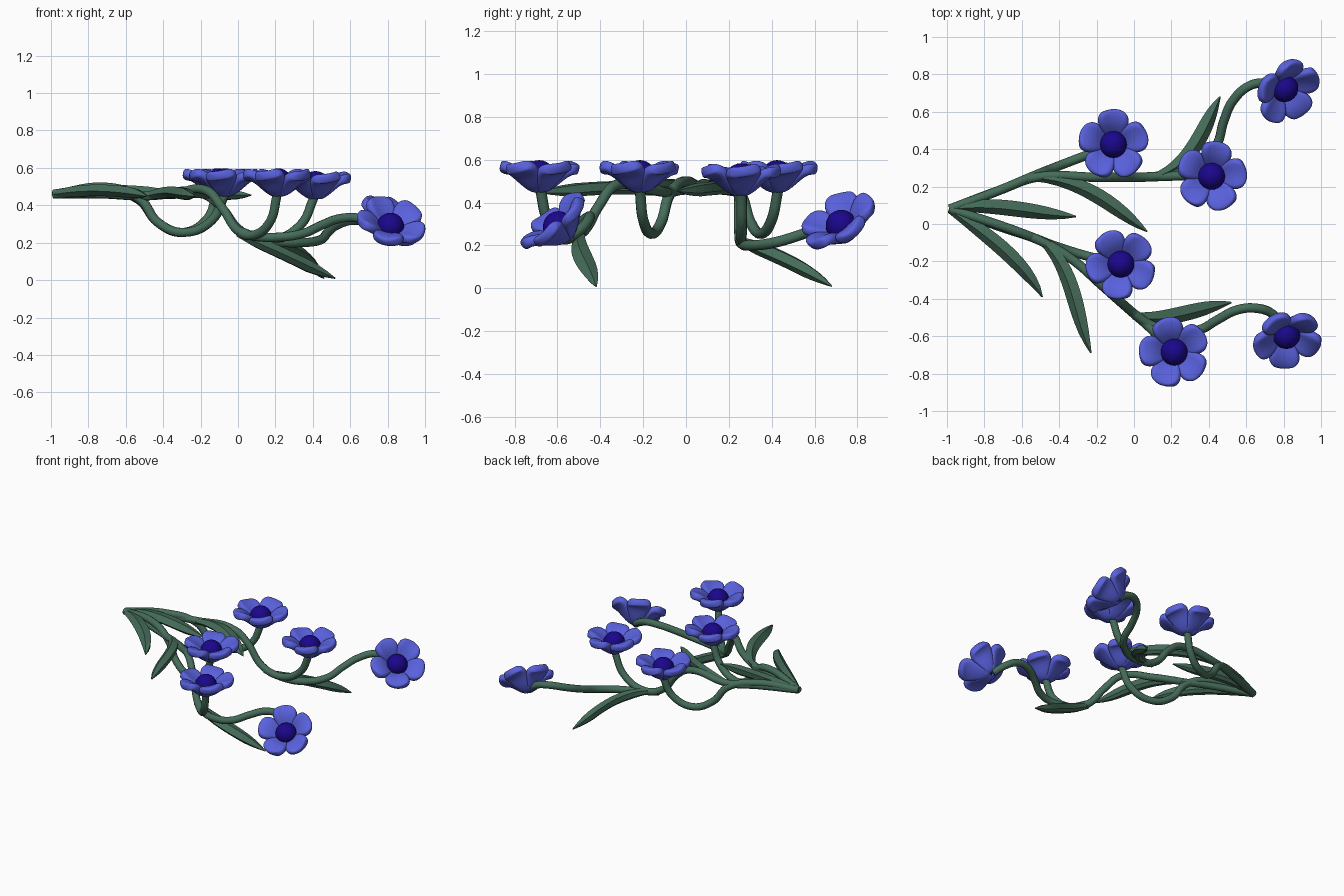
import bpy, bmesh, math
from mathutils import Vector, Matrix

if "Cube" in bpy.data.objects:
    bpy.data.objects.remove(bpy.data.objects["Cube"])


def material(name, rgb):
    m = bpy.data.materials.new(name)
    m.diffuse_color = (*rgb, 1)
    m.use_nodes = True
    m.node_tree.nodes["Principled BSDF"].inputs["Base Color"].default_value = m.diffuse_color
    return m


GREEN = material("stem_green", (0.06, 0.15, 0.10))
BLUE = material("petal_blue", (0.10, 0.12, 0.72))
DARK = material("centre_blue", (0.01, 0.002, 0.26))


def add_mesh(name, bm, mat):
    bmesh.ops.recalc_face_normals(bm, faces=bm.faces)
    me = bpy.data.meshes.new(name)
    bm.to_mesh(me)
    bm.free()
    me.materials.append(mat)
    ob = bpy.data.objects.new(name, me)
    bpy.context.collection.objects.link(ob)
    return ob


# Round stem along a smooth path
def stem(name, pts, radius=0.025):
    cu = bpy.data.curves.new(name, 'CURVE')
    cu.dimensions = '3D'
    cu.bevel_depth = radius
    cu.bevel_resolution = 3
    cu.resolution_u = 8
    cu.use_fill_caps = True
    sp = cu.splines.new('BEZIER')
    sp.bezier_points.add(len(pts) - 1)
    for bp, p in zip(sp.bezier_points, pts):
        bp.co = p
        bp.handle_left_type = bp.handle_right_type = 'AUTO'
    cu.materials.append(GREEN)
    bpy.context.collection.objects.link(bpy.data.objects.new(name, cu))


# Long thick folded leaf: cubic through four path points
def leaf(name, pts, roll=0.35, width=0.044, n=12):
    P = [Vector(p) for p in pts]

    def at(t):
        s, out = t * 3, Vector()
        for i in range(4):
            k = 1.0
            for j in range(4):
                if j != i:
                    k *= (s - j) / (i - j)
            out += P[i] * k
        return out

    bm = bmesh.new()
    rings = []
    for i in range(n + 1):
        t = i / n
        tan = (at(t + 0.01) - at(t - 0.01)).normalized()
        side = tan.cross(Vector((0, 0, 1))).normalized()
        side.rotate(Matrix.Rotation(roll, 3, tan))
        up = side.cross(tan)
        if t < 0.5:
            w = 0.022 + (width - 0.022) * math.sin(math.pi * t)
        else:
            w = 0.004 + (width - 0.004) * (1 - (2 * t - 1) ** 2.6)
        th = 0.04 * min(1, w / 0.036)
        section = [(-w, .1 * w), (0, .65 * th), (w, .1 * w), (.6 * w, -.75 * th), (0, -th), (-.6 * w, -.75 * th)]
        rings.append([bm.verts.new(at(t) + side * a + up * b) for a, b in section])
    for a, b in zip(rings, rings[1:]):
        for k in range(6):
            bm.faces.new((a[k], a[(k + 1) % 6], b[(k + 1) % 6], b[k]))
    bm.faces.new(rings[0])
    bm.faces.new(rings[-1])
    add_mesh(name, bm, GREEN)


# Five cupped petals around a ball; profile is (radius, height, half width)
PETAL = [(0.0, -0.065, 0.02), (0.045, -0.045, 0.04), (0.085, -0.008, 0.068), (0.125, 0.024, 0.085),
         (0.168, 0.036, 0.082), (0.192, 0.032, 0.06)]


def flower(name, centre, normal, turn):
    rot = Vector((0, 0, 1)).rotation_difference(Vector(normal)).to_matrix().to_4x4()
    world = Matrix.Translation(centre) @ rot
    bm = bmesh.new()
    for k in range(5):
        spin = Matrix.Rotation(math.radians(turn + 72 * k), 4, 'Z')
        rows = []
        for r, z, w in PETAL:
            row = []
            for j in range(5):
                v = j / 2 - 1
                p = Vector((r - 0.018 * v * v * (r / 0.18), w * v, z + 0.012 * v * r / 0.18 + 0.008 * v * v))
                row.append(bm.verts.new(spin @ p))
            rows.append(row)
        for a, b in zip(rows, rows[1:]):
            for j in range(4):
                bm.faces.new((a[j], b[j], b[j + 1], a[j + 1]))
    petals = add_mesh(name + "_petals", bm, BLUE)
    petals.matrix_world = world
    sol = petals.modifiers.new("thickness", 'SOLIDIFY')
    sol.thickness = 0.052
    sol.offset = 0
    sub = petals.modifiers.new("rounding", 'SUBSURF')
    sub.levels = sub.render_levels = 2
    petals.data.shade_smooth()
    bm = bmesh.new()
    bmesh.ops.create_uvsphere(bm, u_segments=24, v_segments=14, radius=0.073)
    ball = add_mesh(name + "_centre", bm, DARK)
    ball.matrix_world = world
    ball.data.shade_smooth()


# Flowers: four upright, two tilted outwards
UP = (0, 0, 1)
flower("flower_back_inner", (-0.11, 0.425, 0.525), UP, 90)
flower("flower_back_middle", (0.415, 0.255, 0.51), UP, 78)
flower("flower_front_inner", (-0.07, -0.215, 0.525), UP, 45)
flower("flower_front_middle", (0.215, -0.685, 0.525), UP, 33)
flower("flower_back_tip", (0.805, 0.725, 0.293), (0.5, -0.45, 0.74), 20)
flower("flower_front_tip", (0.815, -0.595, 0.287), (0.2, -0.63, 0.75), 50)

# Stems, back branch
ROOT = (-0.985, 0.08, 0.46)
stem("stem_back_inner", [ROOT, (-0.72, 0.18, 0.48), (-0.53, 0.26, 0.43), (-0.43, 0.30, 0.31), (-0.30, 0.35, 0.255),
                         (-0.17, 0.40, 0.32), (-0.11, 0.43, 0.46)])
stem("stem_back_middle", [ROOT, (-0.72, 0.18, 0.46), (-0.52, 0.25, 0.45), (-0.2, 0.25, 0.465), (-0.1, 0.25, 0.40),
                          (0.02, 0.25, 0.26), (0.17, 0.255, 0.215), (0.33, 0.26, 0.29), (0.41, 0.26, 0.45)])
stem("stem_back_tip", [(0.05, 0.25, 0.235), (0.2, 0.265, 0.205), (0.33, 0.31, 0.20), (0.44, 0.42, 0.215),
                       (0.48, 0.55, 0.255), (0.53, 0.66, 0.295), (0.62, 0.74, 0.32), (0.70, 0.755, 0.305),
                       (0.77, 0.75, 0.255)])
# Stems, front branch
stem("stem_front_inner", [ROOT, (-0.68, -0.02, 0.495), (-0.52, -0.08, 0.43), (-0.43, -0.115, 0.31),
                          (-0.29, -0.16, 0.255), (-0.14, -0.2, 0.32), (-0.07, -0.215, 0.46)])
stem("stem_front_middle", [ROOT, (-0.7, -0.02, 0.46), (-0.5, -0.09, 0.45), (-0.33, -0.19, 0.465),
                           (-0.17, -0.33, 0.48), (-0.08, -0.41, 0.38), (0.0, -0.48, 0.265), (0.08, -0.55, 0.24),
                           (0.17, -0.64, 0.31), (0.21, -0.68, 0.46)])
stem("stem_front_tip", [(0.0, -0.48, 0.265), (0.09, -0.54, 0.235), (0.22, -0.575, 0.23), (0.35, -0.565, 0.25),
                        (0.45, -0.51, 0.295), (0.55, -0.46, 0.33), (0.65, -0.45, 0.33), (0.74, -0.48, 0.285),
                        (0.79, -0.54, 0.24)])

# Leaves: pairs at the root, mid branch and drooping at the tip
leaf("leaf_root_back", [ROOT, (-0.77, 0.095, 0.485), (-0.54, 0.07, 0.48), (-0.31, 0.04, 0.46)])
leaf("leaf_root_front", [ROOT, (-0.80, -0.05, 0.485), (-0.62, -0.21, 0.48), (-0.49, -0.39, 0.45)])
leaf("leaf_mid_back", [(-0.53, 0.25, 0.45), (-0.29, 0.20, 0.475), (-0.10, 0.09, 0.47), (0.07, -0.04, 0.455)])
leaf("leaf_mid_front", [(-0.50, -0.08, 0.45), (-0.37, -0.25, 0.475), (-0.30, -0.46, 0.47), (-0.23, -0.69, 0.45)])
leaf("leaf_tip_back", [(0.13, 0.26, 0.225), (0.285, 0.37, 0.18), (0.38, 0.52, 0.11), (0.46, 0.68, 0.01)])
leaf("leaf_tip_front", [(0.0, -0.49, 0.255), (0.17, -0.495, 0.18), (0.34, -0.46, 0.10), (0.52, -0.42, 0.01)])
